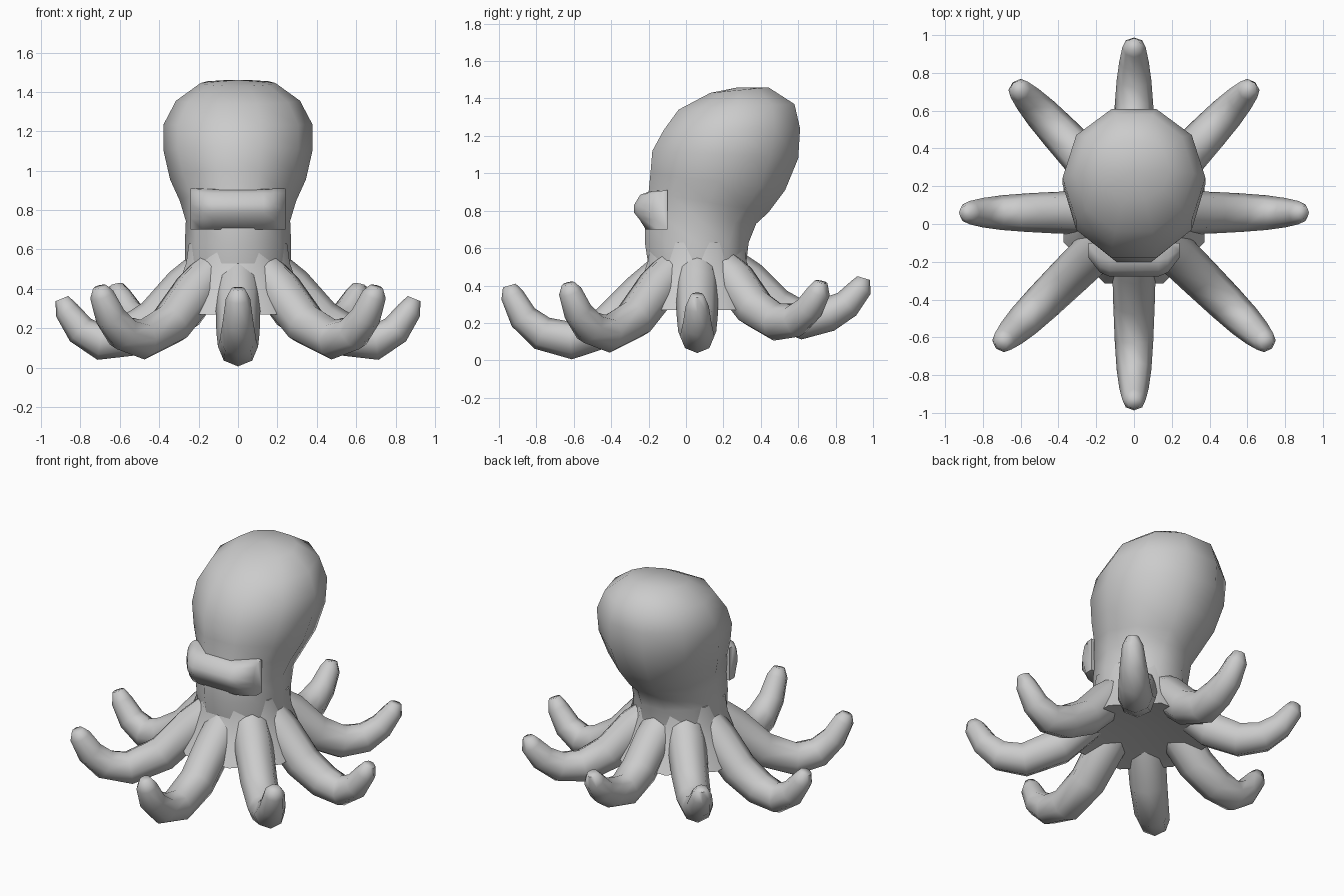
import bpy, bmesh, math
from mathutils import Vector

if "Cube" in bpy.data.objects:
    bpy.data.objects.remove(bpy.data.objects["Cube"])

grey = bpy.data.materials.new("soft grey")
grey.diffuse_color = (0.6, 0.6, 0.6, 1)
grey.use_nodes = True
grey.node_tree.nodes["Principled BSDF"].inputs["Base Color"].default_value = grey.diffuse_color
CY = 0.06  # y of the body axis


def loft(name, rings, start=None, end=None, angle=70):
    """Skin a list of equal-sized point rings, capped by a pole or a flat face."""
    bm = bmesh.new()
    vs = [[bm.verts.new(p) for p in ring] for ring in rings]
    n = len(vs[0])
    for a, b in zip(vs, vs[1:]):
        for i in range(n):
            j = (i + 1) % n
            bm.faces.new((a[i], a[j], b[j], b[i]))
    for ring, pole in ((vs[0], start), (vs[-1], end)):
        if pole is None:
            bm.faces.new(ring)
        else:
            p = bm.verts.new(pole)
            for i in range(n):
                bm.faces.new((ring[i], ring[(i + 1) % n], p))
    bmesh.ops.recalc_face_normals(bm, faces=bm.faces[:])
    mesh = bpy.data.meshes.new(name)
    bm.to_mesh(mesh)
    bm.free()
    obj = bpy.data.objects.new(name, mesh)
    bpy.context.collection.objects.link(obj)
    mesh.materials.append(grey)
    bpy.ops.object.select_all(action='DESELECT')
    obj.select_set(True)
    bpy.context.view_layer.objects.active = obj
    bpy.ops.object.shade_smooth_by_angle(angle=math.radians(angle))
    return obj


# Head: tilted ten-sided rings as front (y, z), back (y, z), half width
def head_ring(fy, fz, by, bz, w):
    c = Vector((0, (fy + by) / 2, (fz + bz) / 2))
    d = Vector((0, (by - fy) / 2, (bz - fz) / 2)) / math.cos(math.pi / 10)
    ring = []
    for k in range(10):
        a = math.radians(18 + 36 * k)
        ring.append(c + d * math.cos(a) + Vector((w * math.sin(a), 0, 0)))
    return ring


head = [
    (-0.20, 0.50, 0.32, 0.50, 0.27),
    (-0.22, 0.63, 0.335, 0.63, 0.27),
    (-0.22, 0.76, 0.375, 0.73, 0.265),
    (-0.20, 0.90, 0.44, 0.79, 0.295),
    (-0.19, 1.00, 0.53, 0.91, 0.345),
    (-0.18, 1.12, 0.60, 1.08, 0.378),
    (-0.12, 1.23, 0.61, 1.24, 0.378),
    (-0.04, 1.34, 0.58, 1.37, 0.315),
    (0.13, 1.43, 0.44, 1.46, 0.19),
]
loft("head", [head_ring(*h) for h in head], end=(0, 0.28, 1.46))

# Brow ridge: one side profile repeated across the face
profile = [(-0.10, 0.91), (-0.19, 0.905), (-0.245, 0.885), (-0.278, 0.83),
           (-0.278, 0.79), (-0.25, 0.755), (-0.215, 0.70), (-0.10, 0.70)]
rings = []
for x, s in ((-0.24, 0.45), (-0.18, 0.88), (-0.13, 1), (0.13, 1), (0.18, 0.88), (0.24, 0.45)):
    rings.append([(x, -0.10 + (y + 0.10) * s, z) for y, z in profile])
loft("brow", rings)

# Skirt: eight-sided webbing flaring out between the arms
skirt = []
for r, z in ((0.27, 0.63), (0.285, 0.53), (0.335, 0.40), (0.405, 0.27)):
    skirt.append([(r * math.sin(math.radians(22.5 + 45 * k)),
                   CY + r * math.cos(math.radians(22.5 + 45 * k)), z) for k in range(8)])
loft("skirt", skirt, start=(0, CY, 0.63), end=(0, CY, 0.34), angle=60)

# Tentacles: centre lines as (distance from axis, height)
RADII = (0.11, 0.115, 0.11, 0.102, 0.092, 0.078, 0.062, 0.035)


def tentacle(name, degrees, path):
    a = math.radians(degrees)
    out, side = Vector((math.sin(a), -math.cos(a), 0)), Vector((math.cos(a), math.sin(a), 0))
    pts = [out * r + Vector((0, CY, z)) for r, z in path]
    rings = []
    for i, p in enumerate(pts):
        t = (pts[min(i + 1, len(pts) - 1)] - pts[max(i - 1, 0)]).normalized()
        up = side.cross(t)
        rings.append([p + RADII[i] * (side * math.cos(k * math.pi / 4) + up * math.sin(k * math.pi / 4))
                      for k in range(8)])
    loft(name, rings)


front = [(0.13, 0.50), (0.30, 0.35), (0.48, 0.18), (0.68, 0.107),
         (0.83, 0.145), (0.93, 0.23), (0.99, 0.35), (1.005, 0.40)]
front_diag = [(0.13, 0.52), (0.30, 0.39), (0.48, 0.22), (0.68, 0.142),
              (0.82, 0.175), (0.91, 0.26), (0.97, 0.37), (0.985, 0.41)]
side_path = [(0.13, 0.52), (0.27, 0.40), (0.42, 0.24), (0.57, 0.155),
             (0.70, 0.13), (0.80, 0.19), (0.87, 0.29), (0.895, 0.35)]
back_diag = [(0.13, 0.52), (0.27, 0.43), (0.42, 0.28), (0.58, 0.205),
             (0.72, 0.215), (0.82, 0.28), (0.89, 0.37), (0.905, 0.42)]
back = [(0.13, 0.52), (0.27, 0.42), (0.42, 0.28), (0.57, 0.213),
        (0.70, 0.245), (0.80, 0.30), (0.875, 0.39), (0.89, 0.44)]

tentacle("front_tentacle", 0, front)
tentacle("back_tentacle", 180, back)
for s, label in ((1, "right"), (-1, "left")):
    tentacle(label + "_front_tentacle", s * 45.5, front_diag)
    tentacle(label + "_side_tentacle", s * 90, side_path)
    tentacle(label + "_back_tentacle", s * 137, back_diag)
